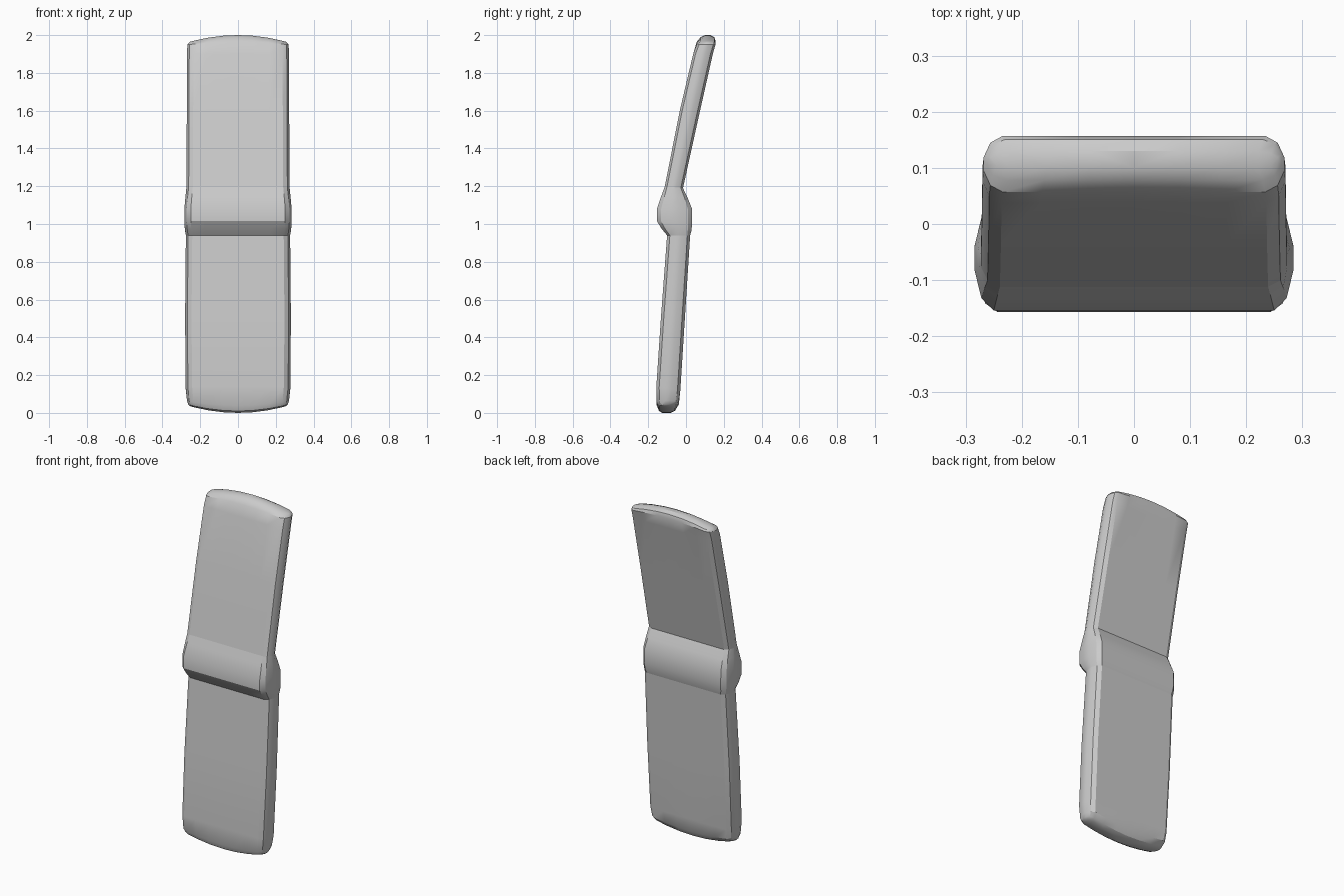
import bpy, bmesh

if "Cube" in bpy.data.objects:
    bpy.data.objects.remove(bpy.data.objects["Cube"])

# Each ring: front z, front y, back z, back y, half width, end-arc height
LOWER = [
    (0.000, -0.125, 0.000, -0.080, 0.255, 0.036),
    (0.010, -0.143, 0.012, -0.058, 0.264, 0.034),
    (0.040, -0.155, 0.045, -0.038, 0.270, 0.022),
    (0.140, -0.157, 0.120, -0.030, 0.277, 0.0),
    (0.500, -0.133, 0.500, -0.006, 0.280, 0.0),
    (0.940, -0.100, 0.940, 0.022, 0.276, 0.0),
]
HINGE = [
    LOWER[-1],
    (0.975, -0.129, 0.962, 0.028, 0.281, 0.0),
    (1.015, -0.154, 1.000, 0.033, 0.284, 0.0),
    (1.080, -0.154, 1.080, 0.032, 0.284, 0.0),
    (1.150, -0.130, 1.140, 0.008, 0.278, 0.0),
    (1.200, -0.112, 1.190, -0.016, 0.273, 0.0),
]
LID = [
    HINGE[-1],
    (1.600, -0.033, 1.580, 0.070, 0.271, 0.0),
    (1.900, 0.038, 1.900, 0.142, 0.270, 0.0),
    (1.965, 0.057, 1.965, 0.157, 0.268, -0.016),
    (1.990, 0.078, 1.988, 0.151, 0.263, -0.032),
    (2.000, 0.100, 2.000, 0.130, 0.256, -0.036),
]

# Right half of the rounded cross-section: inset from edge, depth fraction
CORNER = [(0.034, 0.0), (0.012, 0.12), (0.0, 0.38),
          (0.0, 0.62), (0.012, 0.88), (0.034, 1.0)]


def ring_points(zf, yf, zb, yb, w, arc):
    flat = w - 0.034
    half = [(flat * k, 0.0) for k in (0, 0.35, 0.7)]
    half += [(w - inset, t) for inset, t in CORNER]
    half += [(flat * k, 1.0) for k in (0.7, 0.35, 0)]
    outline = half + [(-x, t) for x, t in half[-2:0:-1]]
    return [(x, yf + (yb - yf) * t, zf + (zb - zf) * t + arc * (x / w) ** 2)
            for x, t in outline]


def loft(name, rows, cap_start=False, cap_end=False):
    bm = bmesh.new()
    rings = [[bm.verts.new(p) for p in ring_points(*r)] for r in rows]
    n = len(rings[0])
    for a, b in zip(rings, rings[1:]):
        for i in range(n):
            j = (i + 1) % n
            bm.faces.new((a[i], a[j], b[j], b[i]))
    for ring, wanted in ((rings[0], cap_start), (rings[-1], cap_end)):
        if wanted:
            # Cap in strips so the end follows its arc
            for i in range(n // 2):
                quad = [ring[i], ring[i + 1], ring[n // 2 - 1 - i], ring[n // 2 - i]] \
                    if i < n // 4 else None
                if quad:
                    bm.faces.new(list(dict.fromkeys(quad)))
                    mir = [ring[(-k) % n] for k in (i, i + 1, n // 2 - 1 - i, n // 2 - i)]
                    bm.faces.new(list(dict.fromkeys(mir)))
    # Leftover cap gaps between mirrored strips
    bmesh.ops.recalc_face_normals(bm, faces=bm.faces)
    mesh = bpy.data.meshes.new(name)
    bm.to_mesh(mesh)
    bm.free()
    obj = bpy.data.objects.new(name, mesh)
    bpy.context.collection.objects.link(obj)
    bpy.ops.object.select_all(action='DESELECT')
    obj.select_set(True)
    bpy.context.view_layer.objects.active = obj
    bpy.ops.object.shade_smooth_by_angle(angle=0.5)
    return obj


# Keypad half, hinge barrel and tilted screen half
loft("lower_body", LOWER, cap_start=True)
loft("hinge", HINGE)
loft("upper_lid", LID, cap_end=True)
